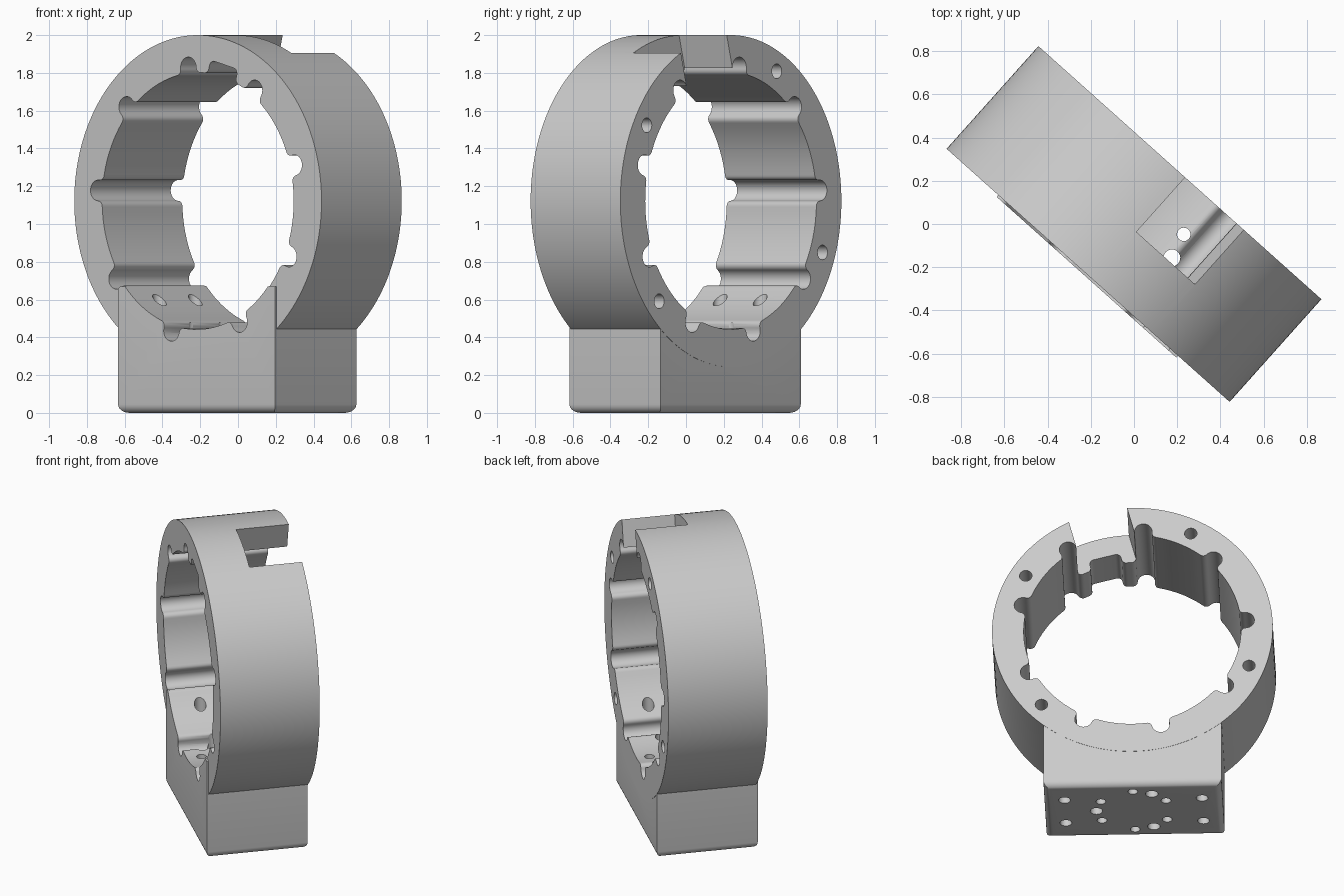
import bpy
import bmesh
from math import sin, cos, asin, sqrt, pi, radians
from mathutils import Matrix, Vector

cube = bpy.data.objects.get("Cube")
if cube:
    bpy.data.objects.remove(cube, do_unlink=True)

AXIS_Z = 1.122      # height of the ring axis
RING_R = 0.878
BORE_R = 0.68
HALF_DEPTH = 0.3185
TURN = radians(-41.8)

grey = bpy.data.materials.new("plain grey")
grey.use_nodes = True
COLOUR = (0.6, 0.6, 0.6, 1.0)
grey.diffuse_color = COLOUR
grey.node_tree.nodes["Principled BSDF"].inputs["Base Color"].default_value = COLOUR


def arc(cx, cy, r, a0, a1, n):
    """Points along an arc, angles in degrees."""
    steps = [radians(a0 + (a1 - a0) * i / n) for i in range(n + 1)]
    return [(cx + r * cos(a), cy + r * sin(a)) for a in steps]


def circle(cx, cy, r, n):
    return arc(cx, cy, r, 0, 360, n)[:-1]


def prism(name, points, low, high, upright=False):
    """Extrude a profile along y, or along z when upright."""
    bm = bmesh.new()
    rows = []
    for h in (low, high):
        rows.append([bm.verts.new((a, b, h) if upright else (a, h, b + AXIS_Z))
                     for a, b in points])
    bm.faces.new(rows[0])
    bm.faces.new(rows[1])
    for i in range(len(points)):
        j = (i + 1) % len(points)
        bm.faces.new((rows[0][i], rows[0][j], rows[1][j], rows[1][i]))
    bmesh.ops.recalc_face_normals(bm, faces=bm.faces)
    mesh = bpy.data.meshes.new(name)
    bm.to_mesh(mesh)
    bm.free()
    obj = bpy.data.objects.new(name, mesh)
    bpy.context.collection.objects.link(obj)
    mesh.materials.append(grey)
    return obj


def combine(body, tool, operation):
    mod = body.modifiers.new(tool.name, 'BOOLEAN')
    mod.object = tool
    mod.operation = operation
    mod.solver = 'EXACT'
    bpy.context.view_layer.objects.active = body
    bpy.ops.object.modifier_apply(modifier=mod.name)
    bpy.data.objects.remove(tool, do_unlink=True)


def pocket(angle, half, top, corner, lip=0.03):
    """Rounded pocket in the bore wall, running clockwise."""
    reach = half + lip
    base = sqrt(BORE_R ** 2 - reach ** 2)
    side = arc(-reach, base + lip, lip, -90, 0, 5)
    side += arc(corner - half, top - corner, corner, 180, 90, 8)
    mirrored = [(-t, r) for t, r in reversed(side)]
    if abs(corner - half) < 1e-6:
        mirrored = mirrored[1:]
    a = radians(angle)
    return [(r * cos(a) + t * sin(a), r * sin(a) - t * cos(a))
            for t, r in side + mirrored], asin(reach / BORE_R)


# Bore outline: nine round grooves and one wide recess at the top
features = [(15.5 + 40 * k, 0.055, 0.765, 0.055) for k in range(9)]
features.append((75.5, 0.1, 0.745, 0.03))
features.sort(reverse=True)
bore = []
for i, feature in enumerate(features):
    points, spread = pocket(*feature)
    bore += points
    following = features[(i + 1) % len(features)]
    next_spread = pocket(*following)[1]
    start = radians(feature[0]) - spread
    end = radians(following[0]) + next_spread
    if end > start:
        end -= 2 * pi
    n = max(2, round((start - end) / 0.05))
    for k in range(1, n):
        a = start + (end - start) * k / n
        bore.append((BORE_R * cos(a), BORE_R * sin(a)))

# Ring
body = prism("ring_mount", circle(0, 0, RING_R, 160), -HALF_DEPTH, HALF_DEPTH)

# Base block with rounded bottom edges
w, front, back = 0.557, -0.33, 0.317
base = prism("base_block", [(-w, front), (w, front), (w, back), (-w, back)], 0, 0.67, True)
bm = bmesh.new()
bm.from_mesh(base.data)
bottom = [e for e in bm.edges if all(v.co.z < 0.01 for v in e.verts)]
bmesh.ops.bevel(bm, geom=bottom, offset=0.045, segments=6, profile=0.5, affect='EDGES')
bm.to_mesh(base.data)
bm.free()
combine(body, base, 'UNION')

# Bore
combine(body, prism("bore_cutter", bore, -0.6, 0.6), 'DIFFERENCE')

# Notch through the wall, open at the back
out = Vector((cos(radians(75.5)), sin(radians(75.5))))
across = Vector((out.y, -out.x))
notch = [tuple(out * r + across * s) for r, s in
         ((0.5, -0.188), (0.5, 0.188), (1.1, 0.188), (1.1, -0.188))]
combine(body, prism("notch_cutter", notch, -0.02, 0.6), 'DIFFERENCE')

# Blind holes in the back face
for angle in (31, 118, 200.5, 317):
    a = radians(angle)
    hole = circle(0.778 * cos(a), 0.778 * sin(a), 0.039, 24)
    combine(body, prism("back_hole_cutter", hole, 0.06, 0.6), 'DIFFERENCE')

# Upright holes through the base: corners, ring of six, ring of three
holes = [(sx * 0.43, sy * 0.142, 0.037) for sx in (-1, 1) for sy in (-1, 1)]
for count, first, size in ((6, 30, 0.031), (3, 0, 0.039)):
    for k in range(count):
        a = radians(first + 360 * k / count)
        holes.append((0.235 * cos(a), 0.235 * sin(a), size))
for x, y, r in holes:
    combine(body, prism("base_hole_cutter", circle(x, y, r, 24), -0.2, 0.9, True), 'DIFFERENCE')

# Turn into place and shade
body.data.transform(Matrix.Rotation(TURN, 4, 'Z'))
bpy.ops.object.select_all(action='DESELECT')
body.select_set(True)
bpy.context.view_layer.objects.active = body
bpy.ops.object.shade_smooth_by_angle(angle=radians(30))
